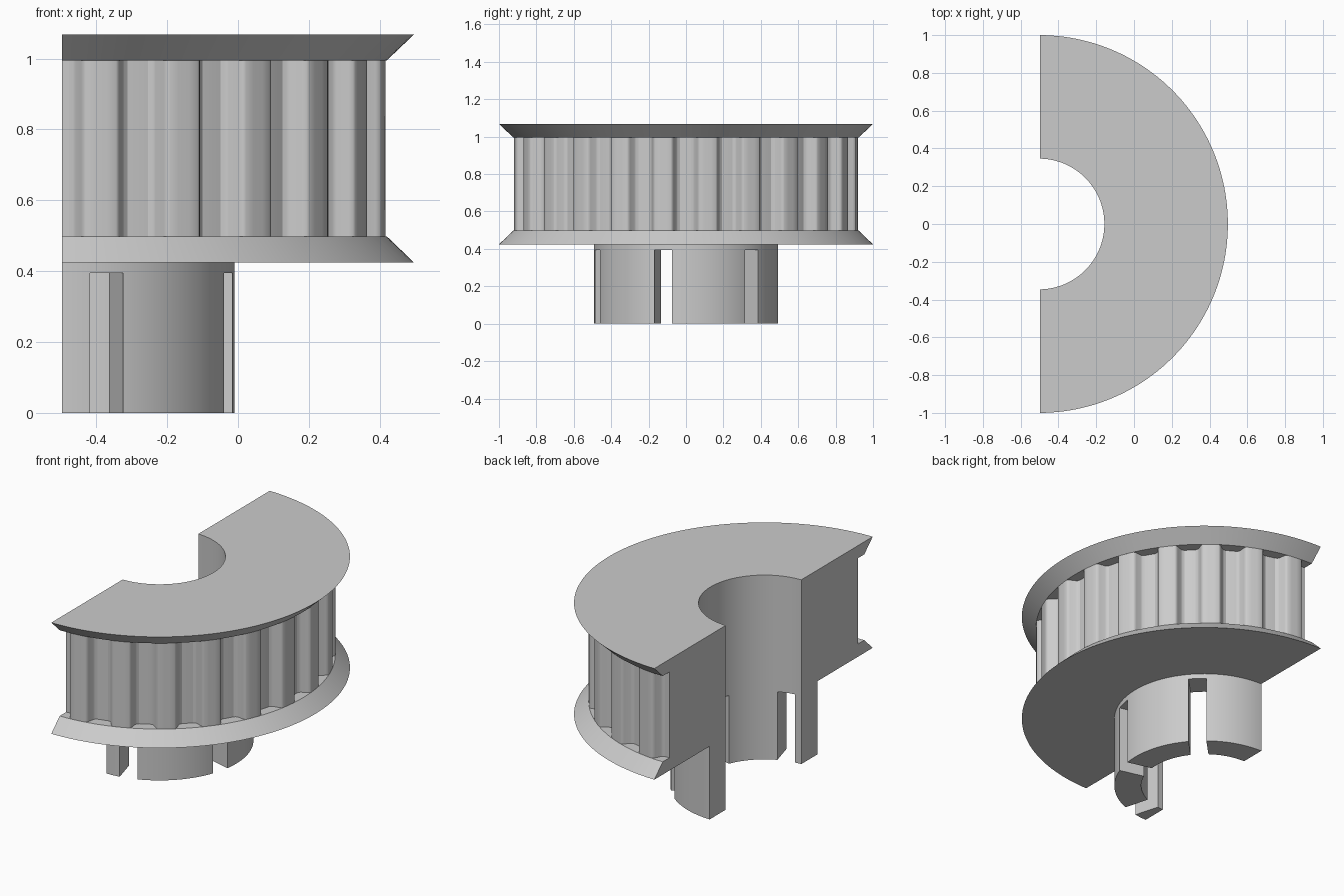
import bpy, bmesh
from math import radians, cos, sin, tau
from mathutils import Matrix, Vector

cube = bpy.data.objects.get("Cube")
if cube:
    bpy.data.objects.remove(cube, do_unlink=True)

AXIS_X = -0.503            # pulley axis; the body is cut just beside it
CUT = 0.006
BORE, HUB, ROOT, CREST, FLANGE = 0.346, 0.493, 0.863, 0.923, 1.0
Z_FLANGE, Z_RIM, Z_RIM_TOP, Z_TOP = 0.424, 0.498, 0.995, 1.068
SLOT_TOP, SLOT_WIDTH = 0.395, 0.098
TEETH = 24

grey = bpy.data.materials.new("plain grey")
grey.use_nodes = True
colour = (0.6, 0.6, 0.6, 1)
grey.diffuse_color = colour
grey.node_tree.nodes["Principled BSDF"].inputs["Base Color"].default_value = colour


def make_object(name, bm):
    bmesh.ops.recalc_face_normals(bm, faces=bm.faces)
    mesh = bpy.data.meshes.new(name)
    bm.to_mesh(mesh)
    bm.free()
    mesh.materials.append(grey)
    obj = bpy.data.objects.new(name, mesh)
    obj.location.x = AXIS_X
    bpy.context.collection.objects.link(obj)
    return obj


def activate(obj):
    bpy.ops.object.select_all(action='DESELECT')
    obj.select_set(True)
    bpy.context.view_layer.objects.active = obj


def lathe(profile, steps):
    bm = bmesh.new()
    rings = []
    for i in range(steps):
        a = tau * i / steps
        rings.append([bm.verts.new((r * cos(a), r * sin(a), z)) for r, z in profile])
    n = len(profile)
    for i, ring in enumerate(rings):
        nxt = rings[(i + 1) % steps]
        for j in range(n):
            k = (j + 1) % n
            bm.faces.new((ring[j], nxt[j], nxt[k], ring[k]))
    return bm


# Flanges, rim core and hub: one turned profile, cut in half
bm = lathe([(BORE, 0), (HUB, 0), (HUB, Z_FLANGE), (FLANGE, Z_FLANGE),
            (CREST, Z_RIM), (ROOT, Z_RIM), (ROOT, Z_RIM_TOP), (CREST, Z_RIM_TOP),
            (FLANGE, Z_TOP), (BORE, Z_TOP)], 192)
bmesh.ops.bisect_plane(bm, geom=bm.verts[:] + bm.edges[:] + bm.faces[:],
                       plane_co=(CUT, 0, 0), plane_no=(1, 0, 0), clear_inner=True)
bmesh.ops.holes_fill(bm, edges=[e for e in bm.edges if e.is_boundary], sides=0)
body = make_object("pulley_body", bm)

# Radial slots through the hub sleeve
bm = bmesh.new()
for angle in (-74.4, -14.4, 45.6):
    bmesh.ops.create_cube(bm, size=1, matrix=(
        Matrix.Rotation(radians(angle), 4, 'Z')
        @ Matrix.Translation(Vector((0.42, 0, SLOT_TOP - 0.25)))
        @ Matrix.Diagonal((0.4, SLOT_WIDTH, 0.5, 1))))
cutter = make_object("slot_cutter", bm)
cutter.hide_render = True
activate(body)
mod = body.modifiers.new("slots", 'BOOLEAN')
mod.operation = 'DIFFERENCE'
mod.solver = 'EXACT'
mod.object = cutter
bpy.ops.object.modifier_apply(modifier=mod.name)
bpy.data.objects.remove(cutter, do_unlink=True)
bpy.ops.object.shade_smooth_by_angle(angle=radians(25))

# Belt teeth: rounded ribs around the rim, as (degrees off centre, radius)
half = [(1, CREST), (2.6, CREST), (3.1, 0.919), (3.5, 0.908), (4.3, 0.876),
        (4.8, 0.867), (5.5, 0.8635), (6, 0.857)]
outline = [(-a, r) for a, r in reversed(half)] + half
bm = bmesh.new()
for k in range(-6, 6):
    centre = 7.3 + k * 360 / TEETH
    low, high = [[bm.verts.new((r * cos(radians(centre + a)), r * sin(radians(centre + a)), z))
                  for a, r in outline] for z in (Z_RIM, Z_RIM_TOP)]
    bm.faces.new(low)
    bm.faces.new(high)
    for j in range(len(outline)):
        i = j - 1
        bm.faces.new((low[i], low[j], high[j], high[i]))
teeth = make_object("belt_teeth", bm)
activate(teeth)
bpy.ops.object.shade_smooth_by_angle(angle=radians(40))
